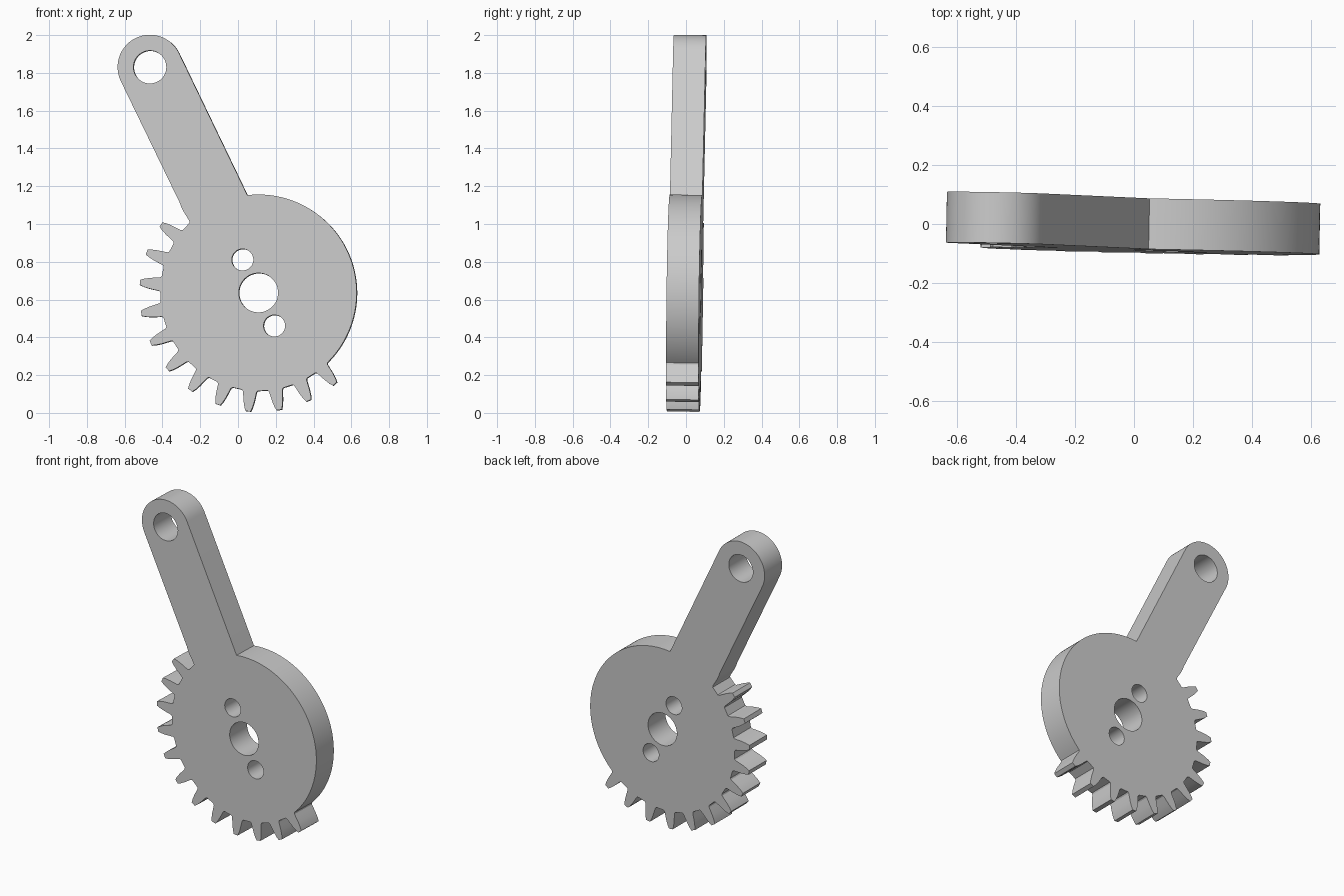
import bpy, bmesh, math
from mathutils import Matrix, Vector

cube = bpy.data.objects.get("Cube")
if cube:
    bpy.data.objects.remove(cube, do_unlink=True)

CENTRE = Vector((0.11, 0.635))     # gear axis in x, z
ROOT, TIP = 0.52, 0.63             # cam / tooth root radius and tooth tip radius
ARM_LEN, ARM_R, ARM_DIR = 1.326, 0.171, 115.7
HALF_THICK = 0.086
PITCH, FIRST_TOOTH, TEETH = 15, 145, 12
# tooth flank: radius, half width in degrees
FLANK = [(ROOT, 4.6), (0.528, 3.9), (0.55, 3.4), (0.58, 2.8), (0.61, 2.0), (TIP, 1.25)]


def polar(r, deg, origin=CENTRE):
    a = math.radians(deg)
    return origin + Vector((math.cos(a), math.sin(a))) * r


def arc(r, start, end, steps, origin=CENTRE):
    return [polar(r, start + (end - start) * i / steps, origin) for i in range(steps + 1)]


arm_end = polar(ARM_LEN, ARM_DIR)
arm_join = ARM_DIR - math.degrees(math.asin(ARM_R / ROOT))
last_tooth = FIRST_TOOTH + PITCH * (TEETH - 1)

# Outline: cam arc, arm end, the tooth merged into the arm, then the free teeth
outline = arc(ROOT, last_tooth + 4.6 - 360, arm_join, 64)
outline += arc(ARM_R, ARM_DIR - 90, ARM_DIR + 90, 40, arm_end)
outline += [polar(r, FIRST_TOOTH - PITCH + w) for r, w in reversed(FLANK)]
for k in range(TEETH):
    mid = FIRST_TOOTH + PITCH * k
    outline += [polar(r, mid - w) for r, w in FLANK]
    outline += [polar(r, mid + w) for r, w in reversed(FLANK)]
outline.pop()                      # last point meets the cam arc

# Bores: axle, two pin holes along the arm line, arm end
loops = [outline]
for origin, r in ((CENTRE, 0.104), (polar(0.194, ARM_DIR), 0.057),
                  (polar(0.194, ARM_DIR + 180), 0.057), (arm_end, 0.087)):
    loops.append(arc(r, 0, 360, 48, origin)[:-1])

# Filled, extruded profile
curve = bpy.data.curves.new("gear_arm_profile", "CURVE")
curve.dimensions = "2D"
curve.fill_mode = "BOTH"
curve.extrude = HALF_THICK
for pts in loops:
    spline = curve.splines.new("POLY")
    spline.points.add(len(pts) - 1)
    for point, p in zip(spline.points, pts):
        point.co = (p.x, p.y, 0, 1)
    spline.use_cyclic_u = True
gear = bpy.data.objects.new("gear_sector_arm", curve)
bpy.context.collection.objects.link(gear)
bpy.ops.object.select_all(action="DESELECT")
gear.select_set(True)
bpy.context.view_layer.objects.active = gear
bpy.ops.object.convert(target="MESH")
gear = bpy.context.view_layer.objects.active
gear.name = "gear_sector_arm"

# Stand upright with the slight lean of the plate
lean = Vector((0, 1, 0)).rotation_difference(Vector((0.02, 1, -0.0125))).to_matrix().to_4x4()
pivot = Vector((0, 0, 1))
upright = Matrix.Rotation(math.radians(90), 4, "X")
gear.data.transform(Matrix.Translation(pivot) @ lean @ Matrix.Translation(-pivot) @ upright)

bm = bmesh.new()
bm.from_mesh(gear.data)
bmesh.ops.remove_doubles(bm, verts=bm.verts, dist=0.0002)
bmesh.ops.recalc_face_normals(bm, faces=bm.faces)
bm.to_mesh(gear.data)
bm.free()

# Plain grey
grey = bpy.data.materials.new("light_grey")
grey.use_nodes = True
colour = (0.6, 0.6, 0.6, 1)
grey.diffuse_color = colour
grey.node_tree.nodes["Principled BSDF"].inputs["Base Color"].default_value = colour
gear.data.materials.clear()
gear.data.materials.append(grey)
bpy.ops.object.shade_smooth_by_angle(angle=math.radians(25))
